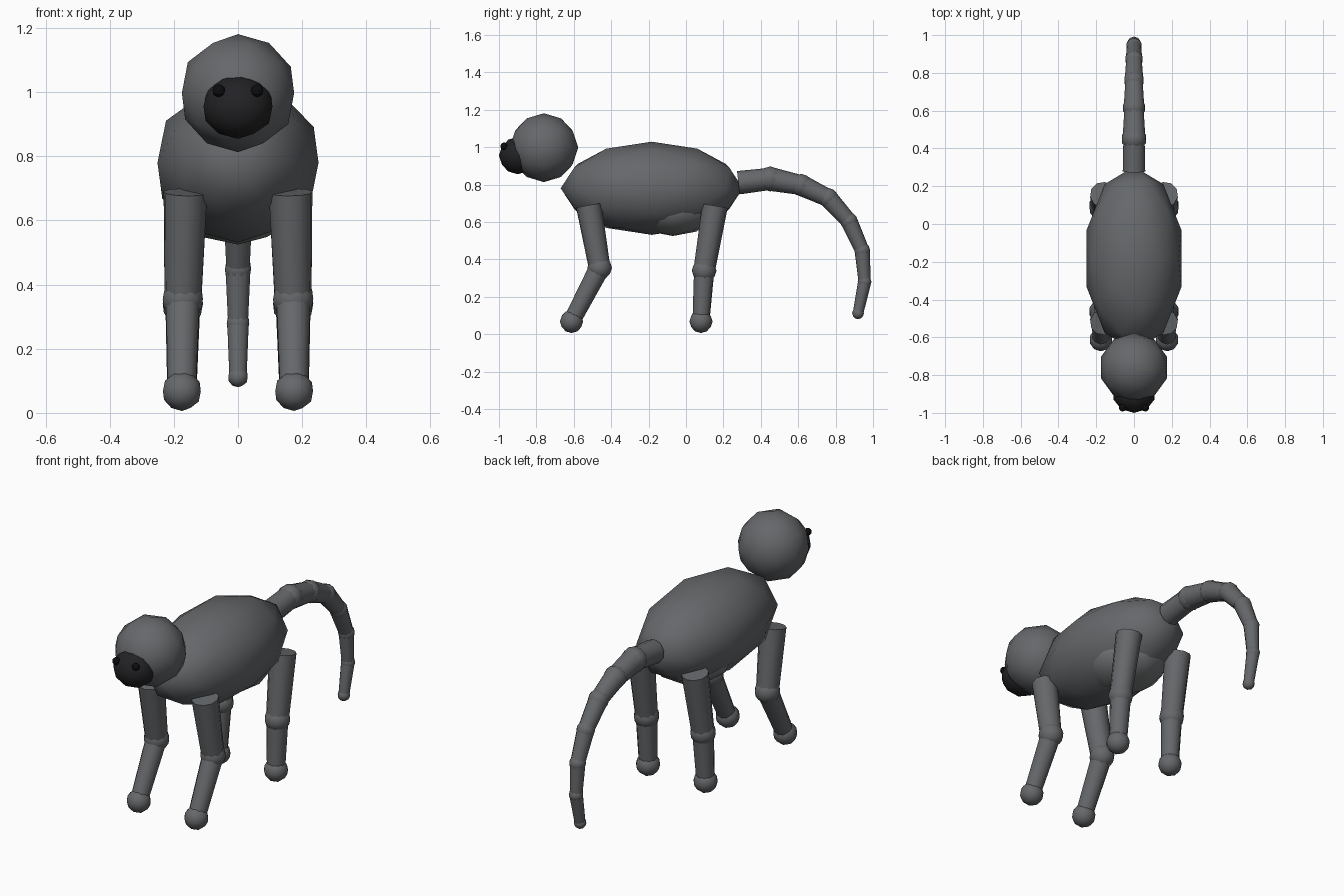
import bpy, math
from mathutils import Vector

if "Cube" in bpy.data.objects:
    bpy.data.objects.remove(bpy.data.objects["Cube"])


def material(name, rgb):
    m = bpy.data.materials.new(name)
    m.diffuse_color = (*rgb, 1)
    m.use_nodes = True
    m.node_tree.nodes["Principled BSDF"].inputs["Base Color"].default_value = m.diffuse_color
    return m


FUR = material("fur", (0.13, 0.137, 0.145))
BELLY = material("belly_fur", (0.17, 0.175, 0.18))
FACE = material("face_skin", (0.016, 0.016, 0.018))
EYE = material("eye_black", (0.004, 0.004, 0.004))


def finish(name, mat, angle):
    ob = bpy.context.object
    ob.name = name
    ob.data.materials.append(mat)
    bpy.ops.object.shade_smooth_by_angle(angle=math.radians(angle))
    return ob


def ball(name, loc, size, mat=FUR):
    bpy.ops.mesh.primitive_ico_sphere_add(subdivisions=2, radius=1, location=loc)
    bpy.context.object.scale = size if isinstance(size, tuple) else (size,) * 3
    bpy.ops.object.transform_apply(location=False, rotation=False, scale=True)
    return finish(name, mat, 60)


def limb(name, a, b, r1, r2, sides=10):
    a, b = Vector(a), Vector(b)
    d = b - a
    bpy.ops.mesh.primitive_cone_add(vertices=sides, radius1=r1, radius2=r2,
                                    depth=d.length, location=(a + b) / 2,
                                    rotation=d.to_track_quat('Z', 'Y').to_euler())
    return finish(name, FUR, 50)


# Torso and belly
ball("body", (0, -0.183, 0.78), (0.264, 0.487, 0.249))
ball("belly", (0, -0.07, 0.68), (0.21, 0.25, 0.155), BELLY)

# Head, muzzle and eyes
ball("head", (0, -0.76, 0.997), 0.184)
ball("muzzle", (0, -0.90, 0.955), (0.113, 0.10, 0.10), FACE)

# Legs: hip, knee and foot as (y, z)
LEGS = {
    "front": [(-0.52, 0.688), (-0.462, 0.355), (-0.612, 0.068)],
    "hind": [(0.155, 0.685), (0.097, 0.34), (0.08, 0.068)],
}
for side, s in (("left", 1), ("right", -1)):
    ball(f"{side}_eye", (s * 0.06, -0.973, 1.005), 0.02, EYE)
    for pair, (hip, knee, foot) in LEGS.items():
        n = f"{side}_{pair}"
        h, k, f = (s * 0.164, *hip), (s * 0.172, *knee), (s * 0.175, *foot)
        limb(n + "_upper_leg", h, k, 0.069, 0.058)
        ball(n + "_knee", k, 0.066)
        limb(n + "_lower_leg", k, f, 0.055, 0.046)
        ball(n + "_foot", f, 0.062)

# Tail: tapering links with round joints, as (y, z, radius)
TAIL = [(0.28, 0.81, 0.066), (0.45, 0.83, 0.067), (0.615, 0.797, 0.06),
        (0.76, 0.728, 0.054), (0.872, 0.603, 0.048), (0.942, 0.448, 0.043),
        (0.955, 0.28, 0.037), (0.92, 0.112, 0.032)]
for i, (p, q) in enumerate(zip(TAIL, TAIL[1:])):
    limb(f"tail_link_{i}", (0, p[0], p[1]), (0, q[0], q[1]), p[2] * 0.95, q[2] * 0.88)
    ball(f"tail_joint_{i}", (0, q[0], q[1]), q[2])
